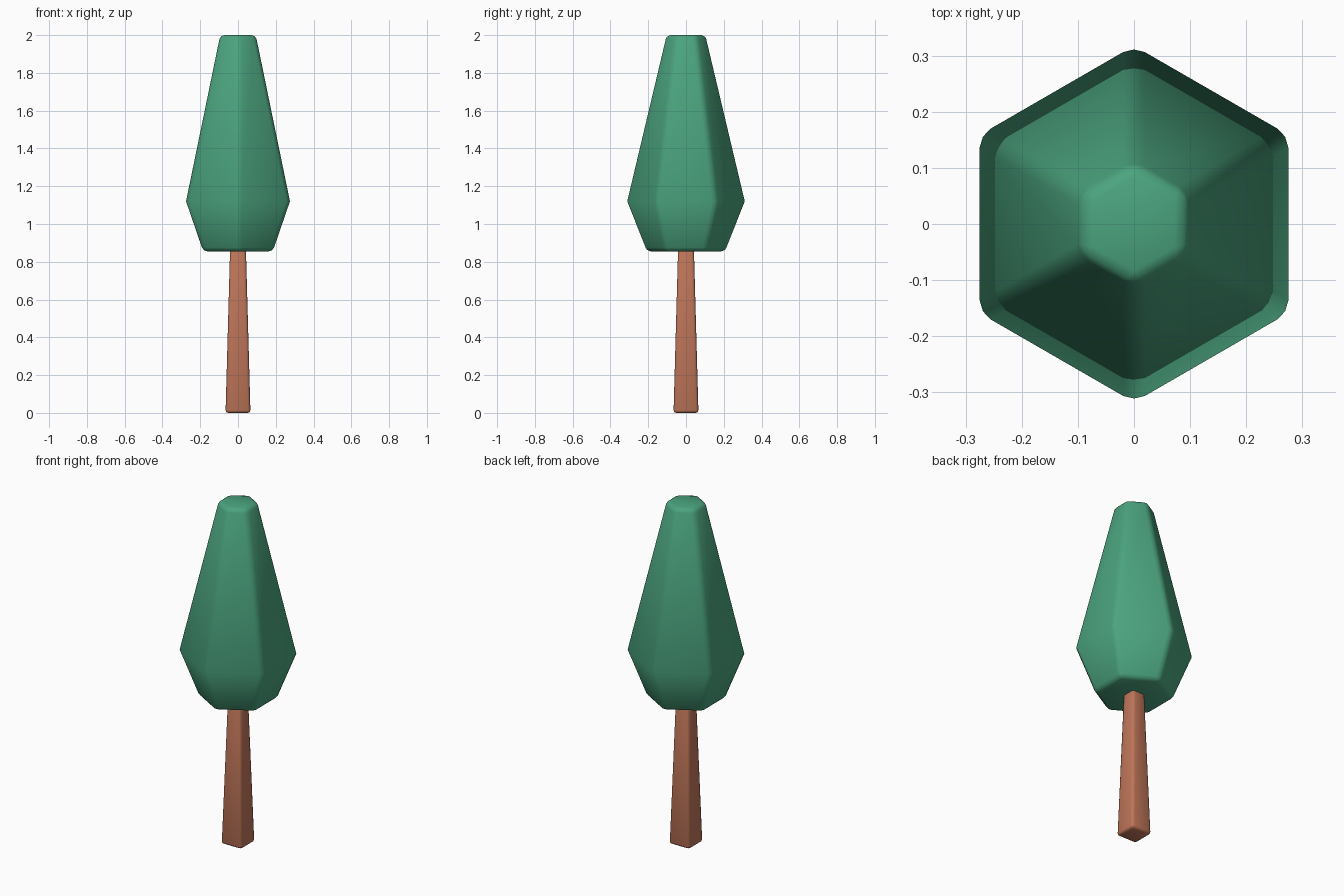
import bpy, bmesh, math

if "Cube" in bpy.data.objects:
    bpy.data.objects.remove(bpy.data.objects["Cube"])

def material(name, rgb):
    m = bpy.data.materials.new(name)
    m.diffuse_color = (*rgb, 1)
    m.use_nodes = True
    m.node_tree.nodes["Principled BSDF"].inputs["Base Color"].default_value = m.diffuse_color
    return m

def tapered_prism(name, sides, turn, rings, mat, bevel):
    """Stack of regular polygons; rings = (flat-to-centre distance, z)."""
    bm = bmesh.new()
    loops = []
    for apothem, z in rings:
        r = apothem / math.cos(math.pi / sides)
        loops.append([bm.verts.new((r * math.cos(turn + 2 * math.pi * i / sides),
                                    r * math.sin(turn + 2 * math.pi * i / sides), z))
                      for i in range(sides)])
    for a, b in zip(loops, loops[1:]):
        for i in range(sides):
            j = (i + 1) % sides
            bm.faces.new((a[i], a[j], b[j], b[i]))
    bm.faces.new(loops[0][::-1])
    bm.faces.new(loops[-1])
    # soften the sharp edges, leaving the gentle waist crease alone
    bm.normal_update()
    sharp = [e for e in bm.edges if e.calc_face_angle() > math.radians(42)]
    bmesh.ops.bevel(bm, geom=sharp, offset=bevel, offset_type='OFFSET',
                    segments=2, profile=0.5, affect='EDGES', clamp_overlap=True)
    bmesh.ops.recalc_face_normals(bm, faces=bm.faces)
    for f in bm.faces:
        f.smooth = True
    me = bpy.data.meshes.new(name)
    bm.to_mesh(me)
    bm.free()
    me.materials.append(mat)
    ob = bpy.data.objects.new(name, me)
    bpy.context.collection.objects.link(ob)
    return ob

leaf_green = material("leaf green", (0.07, 0.37, 0.21))
bark_brown = material("bark brown", (0.52, 0.18, 0.10))

# Square trunk, narrowing upward into the foliage
tapered_prism("trunk", 4, math.pi / 4, [(0.066, 0.0), (0.041, 0.90)], bark_brown, 0.014)

# Six-sided foliage, corners pointing front and back
tapered_prism("foliage", 6, math.pi / 6,
              [(0.184, 0.855), (0.275, 1.12), (0.094, 2.0)], leaf_green, 0.022)
